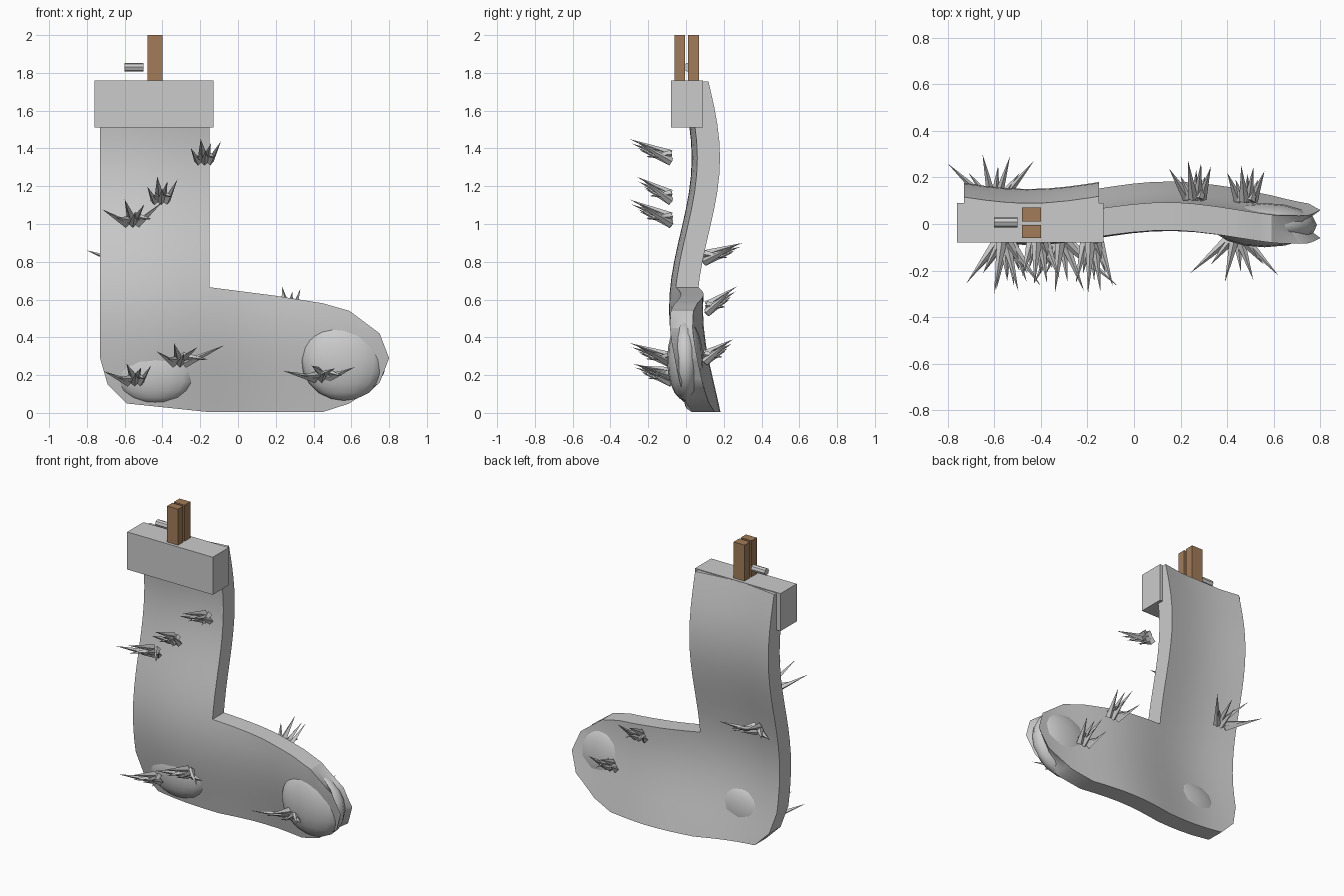
import bpy, bmesh, math
from mathutils import Vector, Matrix

cube = bpy.data.objects.get("Cube")
if cube:
    bpy.data.objects.remove(cube, do_unlink=True)


def material(name, rgb):
    m = bpy.data.materials.new(name)
    m.use_nodes = True
    m.diffuse_color = (*rgb, 1)
    m.node_tree.nodes["Principled BSDF"].inputs["Base Color"].default_value = (*rgb, 1)
    return m


grey = material("light grey", (0.6, 0.6, 0.6))
wood = material("brown wood", (0.36, 0.2, 0.1))


def finish(bm, name, mat, smooth=None):
    bmesh.ops.recalc_face_normals(bm, faces=bm.faces)
    mesh = bpy.data.meshes.new(name)
    bm.to_mesh(mesh)
    bm.free()
    obj = bpy.data.objects.new(name, mesh)
    mesh.materials.append(mat)
    bpy.context.collection.objects.link(obj)
    if smooth:
        bpy.ops.object.select_all(action='DESELECT')
        obj.select_set(True)
        bpy.context.view_layer.objects.active = obj
        bpy.ops.object.shade_smooth_by_angle(angle=math.radians(smooth))
    return obj


def box(name, low, high, mat):
    low, high = Vector(low), Vector(high)
    bm = bmesh.new()
    bmesh.ops.create_cube(bm, size=1, matrix=Matrix.Translation((low + high) / 2)
                          @ Matrix.Diagonal((*(high - low), 1)))
    return finish(bm, name, mat)


def wave(x, z):
    """Gentle ripple of the cloth sheet."""
    return (0.06 + 0.06 * math.cos(math.tau * (z - 1.35) / 1.6)
            + 0.03 * math.sin(math.tau * (x + 0.15) / 1.2))


# Stocking: extruded outline, sliced into a grid and rippled
outline = [(-.73, 1.755), (-.73, .29), (-.69, .15), (-.59, .05), (-.16, .005),
           (.45, .005), (.59, .05), (.75, .16), (.8, .29), (.75, .42),
           (.59, .54), (.45, .58), (.2, .62), (-.15, .665), (-.15, 1.755)]
THICK = 0.06
bm = bmesh.new()
face = bm.faces.new([bm.verts.new((x, -THICK, z)) for x, z in outline])
ext = bmesh.ops.extrude_face_region(bm, geom=[face])
bmesh.ops.translate(bm, vec=(0, 2 * THICK, 0),
                    verts=[v for v in ext["geom"] if isinstance(v, bmesh.types.BMVert)])


def slice_at(co, normal):
    bmesh.ops.bisect_plane(bm, geom=bm.verts[:] + bm.edges[:] + bm.faces[:],
                           plane_co=co, plane_no=normal)


for i in range(1, 18):
    slice_at((-.73 + i * .09, 0, 0), (1, 0, 0))
for i in range(1, 20):
    slice_at((0, 0, i * .09), (0, 0, 1))
slice_at((0, 0, 0), (0, 1, 0))
for v in bm.verts:
    # The toe rim is creased inward along its middle
    if abs(v.co.y) < 0.001 and v.co.x > 0.6:
        v.co.x -= 0.4 * (v.co.x - 0.6)
    v.co.y += wave(v.co.x, v.co.z)
finish(bm, "stocking", grey, 40)

# Padded heel and toe
for name, centre, radii in (("heel_pad", (-.44, .01, .215), (.22, .075, .165)),
                            ("toe_pad", (.56, -.005, .28), (.225, .095, .215))):
    bm = bmesh.new()
    bmesh.ops.create_uvsphere(bm, u_segments=16, v_segments=10, radius=1,
                              matrix=Matrix.Translation(centre) @ Matrix.Diagonal((*radii, 1)))
    finish(bm, name, grey, 60)

# Cuff and clothes peg
box("cuff", (-.76, -.08, 1.51), (-.13, .09, 1.76), grey)
box("front_peg", (-.48, -.06, 1.68), (-.4, -.005, 2), wood)
box("back_peg", (-.48, .01, 1.68), (-.4, .07, 2), wood)
bm = bmesh.new()
bmesh.ops.create_cone(bm, cap_ends=True, segments=8, radius1=.023, radius2=.023, depth=.1,
                      matrix=Matrix.Translation((-.55, .008, 1.83))
                      @ Matrix.Rotation(math.pi / 2, 4, 'Y'))
finish(bm, "peg_spring", grey)

# Needle clusters: each spike fans sideways, outward and up
FAN = [(-1, .8, .6), (-.55, .6, .25), (-.25, 1, 1), (.1, .75, .5),
       (.4, .95, .8), (.65, .6, .2), (1, .85, .9)]


def needles(name, base, left, right, out, rise):
    bm = bmesh.new()
    for i, (side, reach, lift) in enumerate(FAN):
        root = Vector(base) + Vector((side * .03, 0, .02 * (i % 3)))
        tip = Vector(base) + Vector((side * (right if side > 0 else left), reach * out, lift * rise))
        axis = tip - root
        bmesh.ops.create_cone(bm, cap_ends=True, segments=4, radius1=.022, radius2=0,
                              depth=axis.length, matrix=Matrix.Translation((root + tip) / 2)
                              @ axis.to_track_quat('Z', 'Y').to_matrix().to_4x4())
    finish(bm, name, grey)


needles("top_needles", (-.18, -.08, 1.33), .07, .09, -.22, .12)
needles("middle_needles", (-.41, -.08, 1.12), .07, .09, -.18, .13)
needles("lower_needles", (-.56, -.08, 1.0), .16, .16, -.22, .13)
needles("heel_needles", (-.55, -.08, .16), .16, .09, -.2, .1)
needles("instep_needles", (-.31, -.08, .26), .12, .24, -.22, .11)
needles("toe_needles", (.44, -.06, .18), .2, .18, -.19, .07)
needles("back_foot_needles", (.26, .11, .53), .11, .07, .16, .14)
needles("back_toe_needles", (.48, .1, .27), .08, .08, .15, .12)
needles("back_ankle_needles", (-.6, .1, .8), .2, .17, .2, .1)
